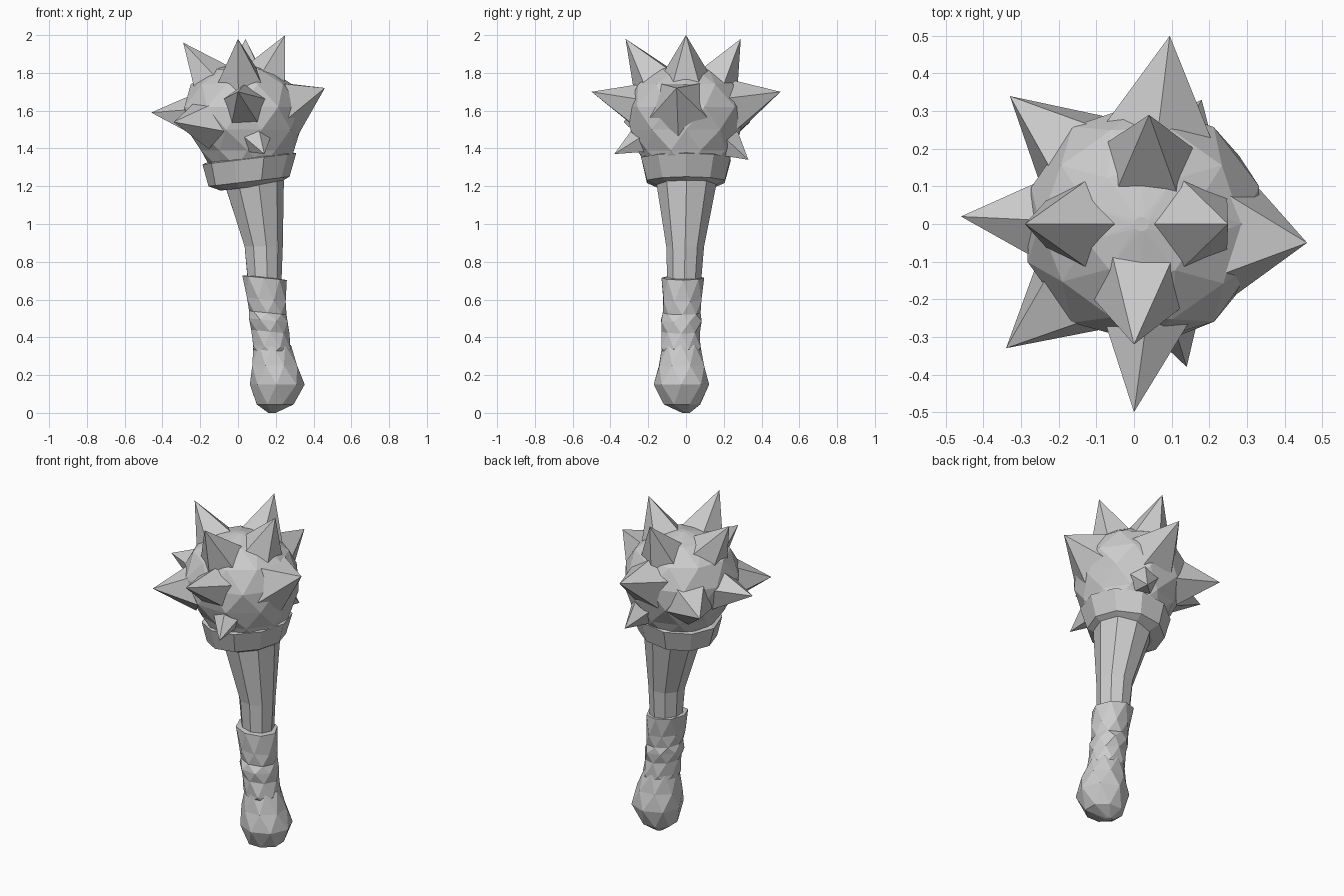
import bpy, math, random
from mathutils import Vector

random.seed(4)


def make_object(name, verts, faces):
    mesh = bpy.data.meshes.new(name)
    mesh.from_pydata(verts, [], faces)
    mesh.update()
    obj = bpy.data.objects.new(name, mesh)
    bpy.context.collection.objects.link(obj)
    return obj


def loft(name, rings, sides, jitter=0.0, twist=0.0, tilt=0.0):
    """Faceted tube through rings of (x, y, z, radius); tilt raises the +x side."""
    verts, faces = [], []
    for i, (cx, cy, z, r) in enumerate(rings):
        for k in range(sides):
            a = 2 * math.pi * (k + twist * i) / sides
            rr = r * (1 + random.uniform(-jitter, jitter))
            dx, dy = rr * math.cos(a), rr * math.sin(a)
            verts.append((cx + dx, cy + dy, max(0, z + tilt * dx)))
    for i in range(len(rings) - 1):
        for k in range(sides):
            n = (k + 1) % sides
            a, b = i * sides + k, i * sides + n
            c, d = a + sides, b + sides
            if twist:
                faces += [(a, b, c), (b, d, c)]
            else:
                faces.append((a, b, d, c))
    faces.append(tuple(reversed(range(sides))))
    faces.append(tuple(range(len(verts) - sides, len(verts))))
    return make_object(name, verts, faces)


def spike(name, base, tip, radius, turn, sides=5):
    """Pyramid whose base is sunk a little into the head."""
    base, tip = Vector(base), Vector(tip)
    # base plane follows the head surface, so the spike may lean
    normal = (base - Vector((0.03, 0, 1.56))).normalized()
    sunk = base - normal * 0.035
    rot = normal.to_track_quat('Z', 'Y')
    r = radius * 1.25
    verts = []
    for k in range(sides):
        a = 2 * math.pi * (k + turn) / sides
        verts.append(sunk + rot @ Vector((r * math.cos(a), r * math.sin(a), 0)))
    verts.append(tip)
    faces = [(k, (k + 1) % sides, sides) for k in range(sides)]
    faces.append(tuple(reversed(range(sides))))
    make_object(name, verts, faces)


# Rounded pommel
loft("pommel", [(0.18, 0.0, 0.0, 0.02), (0.195, -0.022, 0.045, 0.105),
                (0.205, -0.025, 0.15, 0.145),
                (0.195, -0.025, 0.25, 0.128), (0.18, -0.025, 0.36, 0.098)],
     8, jitter=0.03, twist=0.5)

# Wrapped grip: twisted, slightly stepped bands, closed by a lip at the top
loft("grip", [(0.18, -0.025, 0.31, 0.10), (0.18, -0.025, 0.35, 0.108),
              (0.17, -0.025, 0.43, 0.102), (0.16, -0.025, 0.49, 0.113),
              (0.155, -0.02, 0.53, 0.10), (0.15, -0.02, 0.60, 0.107),
              (0.137, -0.016, 0.715, 0.117), (0.137, -0.016, 0.72, 0.07)],
     8, jitter=0.04, twist=0.5, tilt=-0.1)

# Tapered shaft
loft("shaft", [(0.14, -0.01, 0.66, 0.09), (0.133, -0.005, 0.88, 0.102),
               (0.08, 0.003, 1.23, 0.166)], 9, jitter=0.02)

# Collar under the head
loft("collar", [(0.06, 0, 1.195, 0.15), (0.057, 0, 1.225, 0.215),
                (0.06, 0, 1.345, 0.247), (0.06, 0, 1.36, 0.20)],
     10, jitter=0.015, tilt=0.12)

# Faceted head
loft("head", [(0.06, 0, 1.30, 0.21), (0.05, 0, 1.39, 0.255),
              (0.03, 0, 1.50, 0.305), (0.025, 0, 1.62, 0.32),
              (0.02, 0, 1.74, 0.265), (0.02, 0, 1.82, 0.15),
              (0.02, 0, 1.85, 0.02)],
     10, jitter=0.02, twist=0.5)

# Spikes: base centre, tip, base radius, rotation (in fifths of a turn)
spikes = [
    ((-0.16, 0, 1.76), (-0.29, 0, 1.96), 0.11, 0.25),
    ((0.17, 0, 1.79), (0.25, 0, 2.0), 0.11, 0.25),
    ((0.01, -0.19, 1.77), (0.0, -0.32, 1.98), 0.11, 0.75),
    ((0.04, 0.19, 1.77), (0.04, 0.29, 1.98), 0.11, 0.75),
    ((0.29, -0.04, 1.60), (0.46, -0.05, 1.72), 0.15, 0.75),
    ((0.04, -0.29, 1.63), (0.0, -0.5, 1.70), 0.10, 0.25),
    ((0.07, 0.29, 1.63), (0.095, 0.5, 1.70), 0.12, 0.25),
    ((-0.26, 0.01, 1.57), (-0.46, 0.02, 1.59), 0.10, 0.25),
    ((-0.19, -0.21, 1.53), (-0.34, -0.33, 1.54), 0.11, 0.75),
    ((-0.18, 0.22, 1.53), (-0.33, 0.34, 1.54), 0.11, 0.75),
    ((0.10, -0.25, 1.44), (0.14, -0.38, 1.37), 0.075, 0.25),
    ((0.13, 0.24, 1.43), (0.18, 0.33, 1.34), 0.085, 0.25),
]
for i, (base, tip, radius, turn) in enumerate(spikes):
    spike(f"spike_{i + 1}", base, tip, radius, turn)
